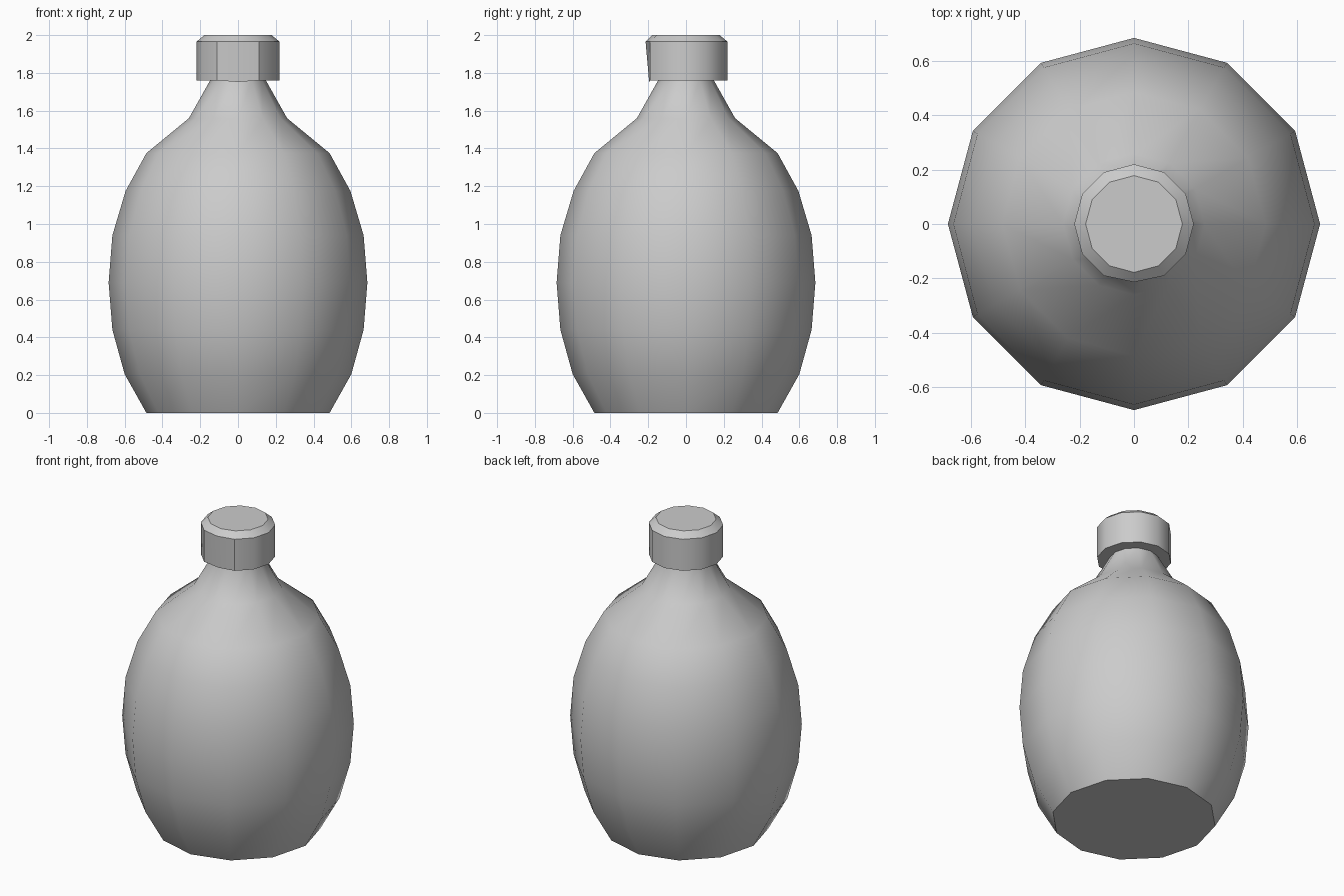
import bpy
import bmesh
from math import sin, cos, pi, radians

old = bpy.data.objects.get("Cube")
if old:
    bpy.data.objects.remove(old, do_unlink=True)

SIDES = 12

grey = bpy.data.materials.new("plain grey")
grey.use_nodes = True
grey.diffuse_color = (0.6, 0.6, 0.6, 1)
grey.node_tree.nodes["Principled BSDF"].inputs["Base Color"].default_value = (0.6, 0.6, 0.6, 1)


def lathe(name, profile, smooth_angle, adjust=None):
    """Spin (radius, height) pairs around z, closing both ends."""
    bm = bmesh.new()
    rings = [[bm.verts.new((r * cos(2 * pi * i / SIDES), r * sin(2 * pi * i / SIDES), z))
              for i in range(SIDES)] for r, z in profile]
    for low, high in zip(rings, rings[1:]):
        for i in range(SIDES):
            j = (i + 1) % SIDES
            bm.faces.new((low[i], low[j], high[j], high[i]))
    bm.faces.new(rings[0][::-1])
    bm.faces.new(rings[-1])
    if adjust:
        adjust(rings)
    mesh = bpy.data.meshes.new(name)
    bm.to_mesh(mesh)
    bm.free()
    mesh.materials.append(grey)
    obj = bpy.data.objects.new(name, mesh)
    bpy.context.collection.objects.link(obj)
    bpy.ops.object.select_all(action='DESELECT')
    obj.select_set(True)
    bpy.context.view_layer.objects.active = obj
    bpy.ops.object.shade_smooth_by_angle(angle=radians(smooth_angle))
    return obj


# Rounded bottle body running up into the neck
lathe("bottle_body", [(0.485, 0), (0.6, 0.205), (0.665, 0.44), (0.685, 0.69),
                      (0.665, 0.94), (0.595, 1.175), (0.485, 1.375),
                      (0.26, 1.56), (0.145, 1.765), (0.145, 1.8)], 40)


# Dented front corner on the rim of the cap
def dent_front(rings):
    front = SIDES * 3 // 4
    rings[0][front].co = (0, -0.195, 1.752)
    rings[1][front].co.y = -0.214


# Bevelled cap
lathe("bottle_cap", [(0.22, 1.76), (0.22, 1.965), (0.178, 2.0)], 35, dent_front)
